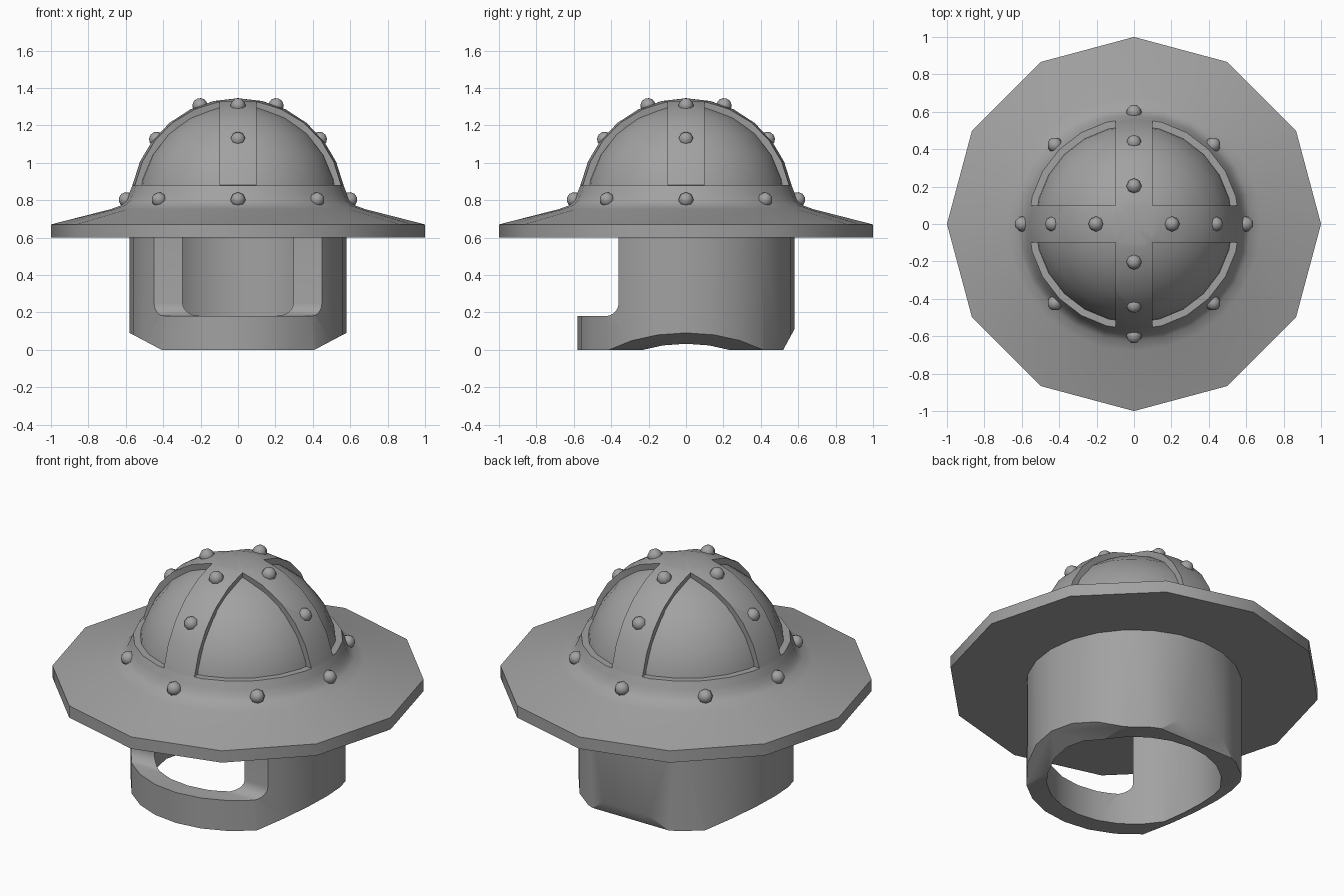
import bpy, bmesh, math
from mathutils import Vector

old = bpy.data.objects.get("Cube")
if old:
    bpy.data.objects.remove(old, do_unlink=True)

STEPS = 24
CENTRE = 0.77          # height of the dome centre
DOME = 0.575           # outer dome radius
STRAP = 0.1            # half width of the cross straps

steel = bpy.data.materials.new("grey steel")
steel.use_nodes = True
GREY = (0.36, 0.36, 0.36, 1)
steel.diffuse_color = GREY
steel.node_tree.nodes["Principled BSDF"].inputs["Base Color"].default_value = GREY


def make_object(name, bm):
    bmesh.ops.recalc_face_normals(bm, faces=bm.faces)
    mesh = bpy.data.meshes.new(name)
    bm.to_mesh(mesh)
    bm.free()
    mesh.materials.append(steel)
    obj = bpy.data.objects.new(name, mesh)
    bpy.context.collection.objects.link(obj)
    return obj


def finish(obj, angle=35):
    """Apply the modifiers and shade smooth with sharp creases."""
    bpy.ops.object.select_all(action='DESELECT')
    obj.select_set(True)
    bpy.context.view_layer.objects.active = obj
    for mod in list(obj.modifiers):
        bpy.ops.object.modifier_apply(modifier=mod.name)
    bpy.ops.object.shade_smooth_by_angle(angle=math.radians(angle))


def lathe(profile, closed=True, twelve_sided_from=9):
    """Revolve (radius, z) points; wide rings become twelve-sided."""
    bm = bmesh.new()
    rings = []
    for r, z in profile:
        ring = []
        for i in range(STEPS):
            a = math.tau * i / STEPS
            k = r * math.cos(math.tau / STEPS) if r >= twelve_sided_from and i % 2 else r
            ring.append(bm.verts.new((k * math.cos(a), k * math.sin(a), z)))
        rings.append(ring)
    pairs = list(zip(rings, rings[1:]))
    if closed:
        pairs.append((rings[-1], rings[0]))
    for a, b in pairs:
        for i in range(STEPS):
            j = (i + 1) % STEPS
            bm.faces.new((a[i], a[j], b[j], b[i]))
    bmesh.ops.remove_doubles(bm, verts=bm.verts, dist=0.0005)
    return bm


def arc(radius, start, count=7):
    """Quarter dome profile from an elevation up to the pole."""
    angles = [math.radians(start + (90 - start) * i / (count - 1)) for i in range(count)]
    return [(radius * math.cos(a), CENTRE + radius * math.sin(a)) for a in angles]


def prism(points, place):
    """Extrude a flat outline between -0.8 and 0.8 along the remaining axis."""
    bm = bmesh.new()
    ends = [[bm.verts.new(place(u, v, w)) for u, v in points] for w in (-0.8, 0.8)]
    bm.faces.new(ends[0])
    bm.faces.new(ends[1])
    for i in range(len(points)):
        j = (i + 1) % len(points)
        bm.faces.new((ends[0][i], ends[0][j], ends[1][j], ends[1][i]))
    obj = make_object("cutter", bm)
    obj.hide_render = True
    return obj


# Brim with the band at the foot of the dome
brim = make_object("brim", lathe([
    (0.47, 0.6), (1, 0.6), (1, 0.67), (0.68, 0.752), (0.625, 0.772),
    (0.597, 0.8), (0.58, 0.84), (0.564, 0.88), (0.5, 0.88)], twelve_sided_from=0.9))
finish(brim)

# Recessed dome panels with a hollow inside
skull = make_object("dome_panels", lathe(
    [(0.54, 0.7)] + arc(0.541, 0) + arc(0.465, 0)[::-1] + [(0.465, 0.61), (0.5, 0.61)]))
finish(skull)

# Raised cross straps: an outer dome with four windows removed
bm = lathe(arc(DOME, 11), closed=False)
for axis in (Vector((1, 0, 0)), Vector((0, 1, 0))):
    for side in (-STRAP, STRAP):
        bmesh.ops.bisect_plane(bm, geom=bm.verts[:] + bm.edges[:] + bm.faces[:],
                               plane_co=axis * side, plane_no=axis)
windows = [f for f in bm.faces if min(abs(f.calc_center_median().x),
                                      abs(f.calc_center_median().y)) > STRAP]
bmesh.ops.delete(bm, geom=windows, context='FACES')
straps = make_object("cross_straps", bm)
shell = straps.modifiers.new("thickness", 'SOLIDIFY')
shell.thickness = 0.045
shell.offset = -1
finish(straps)

# Neck guard with face opening and trimmed lower edge
neck = make_object("neck_guard", lathe([(0.47, 0), (0.58, 0), (0.58, 0.62), (0.47, 0.62)]))
corner = [(-0.43 + 0.07 * math.sin(t), 0.25 - 0.07 * math.cos(t))
          for t in (math.radians(18 * i) for i in range(6))]
side_trim = [(0.3, -0.058), (0.7, 0.154), (0.7, -0.058)]
back_trim = [(0.49, -0.055), (0.64, 0.22), (0.64, -0.055)]
cutters = [
    prism([(-0.8, 0.7), (-0.8, 0.18)] + corner + [(-0.36, 0.7)], lambda u, v, w: (w, u, v)),
    prism(side_trim, lambda u, v, w: (u, w, v)),
    prism(side_trim, lambda u, v, w: (-u, w, v)),
    prism(back_trim, lambda u, v, w: (w, u, v)),
]
for cutter in cutters:
    cut = neck.modifiers.new("cut", 'BOOLEAN')
    cut.operation = 'DIFFERENCE'
    cut.solver = 'EXACT'
    cut.object = cutter
finish(neck, 30)
for cutter in cutters:
    bpy.data.objects.remove(cutter, do_unlink=True)


# Rivets around the band and along the straps
def rivet(name, radius, z, angle, tilt):
    bm = bmesh.new()
    bmesh.ops.create_uvsphere(bm, u_segments=8, v_segments=6, radius=0.041)
    obj = make_object(name, bm)
    obj.location = (radius * math.cos(angle), radius * math.sin(angle), z)
    obj.rotation_euler = (0, math.radians(90 - tilt), angle)
    finish(obj, 60)


for i in range(8):
    rivet("band_rivet", 0.597, 0.802, math.tau * i / 8, 20)
for i in range(4):
    for radius, z, tilt in ((0.435, 1.125, 39), (0.203, 1.305, 69)):
        rivet("strap_rivet", radius, z, math.tau * i / 4, tilt)
